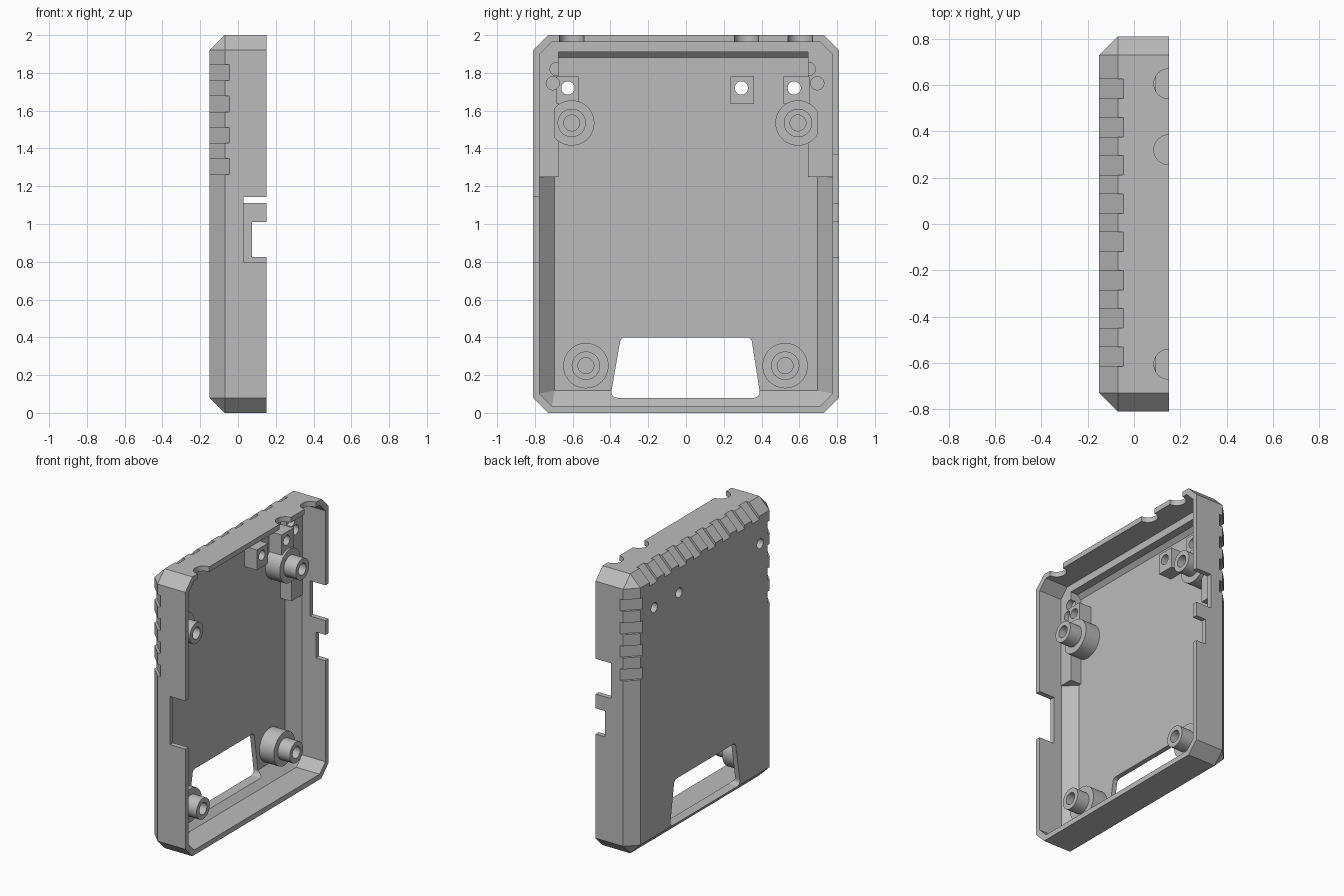
import bpy, bmesh, math
from mathutils import Matrix, Vector

cube = bpy.data.objects.get("Cube")
if cube:
    bpy.data.objects.remove(cube, do_unlink=True)

grey = bpy.data.materials.new("plain grey")
grey.use_nodes = True
grey.diffuse_color = (0.5, 0.5, 0.5, 1)
grey.node_tree.nodes["Principled BSDF"].inputs["Base Color"].default_value = (0.5, 0.5, 0.5, 1)


def finish(name, bm):
    bmesh.ops.recalc_face_normals(bm, faces=bm.faces)
    mesh = bpy.data.meshes.new(name)
    bm.to_mesh(mesh)
    bm.free()
    mesh.materials.append(grey)
    obj = bpy.data.objects.new(name, mesh)
    bpy.context.collection.objects.link(obj)
    return obj


def hull(name, points):
    bm = bmesh.new()
    for p in points:
        bm.verts.new(p)
    bmesh.ops.convex_hull(bm, input=bm.verts)
    bmesh.ops.dissolve_limit(bm, angle_limit=0.01, verts=bm.verts, edges=bm.edges)
    return finish(name, bm)


def box(name, x, y, z):
    return hull(name, [(a, b, c) for a in x for b in y for c in z])


def lathe(name, profile, y, z, steps=40):
    """Turn (radius, x) points about an axis along x."""
    bm = bmesh.new()
    verts = [bm.verts.new((h, r, 0)) for r, h in profile]
    edges = [bm.edges.new(pair) for pair in zip(verts, verts[1:])]
    bmesh.ops.spin(bm, geom=verts + edges, cent=(0, 0, 0), axis=(1, 0, 0),
                   angle=math.tau, steps=steps, use_duplicate=False)
    bmesh.ops.remove_doubles(bm, verts=bm.verts, dist=0.0005)
    bmesh.ops.translate(bm, verts=bm.verts, vec=(0, y, z))
    return finish(name, bm)


def rod(name, r, x0, x1, y, z):
    return lathe(name, [(0, x0), (r, x0), (r, x1), (0, x1)], y, z)


def cut(target, cutter):
    mod = target.modifiers.new("cut", 'BOOLEAN')
    mod.operation = 'DIFFERENCE'
    mod.solver = 'EXACT'
    mod.object = cutter
    bpy.context.view_layer.update()
    bpy.context.view_layer.objects.active = target
    bpy.ops.object.modifier_apply(modifier=mod.name)
    bpy.data.objects.remove(cutter, do_unlink=True)


def octagon(x, hy, hz, c):
    return [(x, sy * a, 1 + sz * b) for sy in (-1, 1) for sz in (-1, 1)
            for a, b in ((hy - c, hz), (hy, hz - c))]


# Outer body and the cavity that hollows it
shell = hull("case_shell", octagon(-0.15, 0.73, 0.92, 0)[::2] + octagon(-0.07, 0.81, 1, 0.08)
             + octagon(0.15, 0.81, 1, 0.08))
cavity = hull("cavity", octagon(-0.115, 0.695, 0.882, 0)[::2] + octagon(-0.035, 0.775, 0.963, 0.065)
              + octagon(0.3, 0.775, 0.963, 0.065))

# Thickened ledges and drilled mounting blocks left standing in the cavity
ledges = [((-0.775 - 0.1, -0.675), (1.25, 2.1)),
          ((0.647, 0.875), (1.25, 2.1)),
          ((-0.9, 0.9), (1.91, 2.1))]
for y, z in ledges:
    cut(cavity, box("ledge", (-0.3, -0.03), y, z))
for y in ((-0.685, -0.57), (0.515, 0.655), (0.235, 0.36)):
    cut(cavity, box("mount", (-0.3, -0.015), y, (1.635, 1.78)))
cut(shell, cavity)

# Through holes in the mounting blocks
for y in (-0.625, 0.293, 0.573):
    cut(shell, rod("hole", 0.035, -0.3, 0.1, y, 1.72))

# Shallow round pockets in the side ledges
for y, z in ((-0.705, 1.745), (0.695, 1.745), (-0.685, 1.82), (0.65, 1.82)):
    cut(shell, rod("pocket", 0.035, -0.07, 0.1, y, z))

# Trapezoid opening with rounded corners
ring = [(0.03 * math.cos(i * math.tau / 32), 0.03 * math.sin(i * math.tau / 32)) for i in range(32)]
corners = [(-0.365, 0.11), (0.36, 0.11), (-0.32, 0.37), (0.32, 0.37)]
cut(shell, hull("opening", [(x, y + a, z + b) for x in (-0.3, 0.05)
                            for y, z in corners for a, b in ring]))

# Grip slots across the chamfers
section = [(-0.2, 0.655), (-0.005, 0.85), (-0.2, 0.85)]
half = 0.042
for i in range(4):
    z = 1.802 - 0.166 * i
    for side in (-1, 1):
        cut(shell, hull("slot", [(x, side * u, z + w) for x, u in section for w in (-half, half)]))
for i in range(8):
    y = 0.583 - 0.165 * i
    cut(shell, hull("slot", [(x, y + w, u + 1.19) for x, u in section for w in (-half, half)]))

# Notches in the side walls
for x, y, z in ((0.028, (-0.9, -0.74), (0.797, 1.142)),
                (0.028, (0.74, 0.9), (1.112, 1.365)),
                (0.075, (0.74, 0.9), (0.825, 1.01))):
    cut(shell, box("notch", (x, 0.3), y, z))

# Half-round notches in the top rim
for y in (-0.605, 0.32, 0.605):
    cut(shell, hull("rim_notch", [(0.15 + 2.15 * a, y + 2.15 * b, z)
                                  for a, b in ring for z in (1.93, 2.1)]))

# Stepped screw posts
post = [(0, -0.13), (0.12, -0.13), (0.12, 0), (0.075, 0), (0.075, 0.095),
        (0.042, 0.095), (0.042, -0.09), (0, -0.09)]
posts = []
for name, y, z in (("upper_post_right", -0.605, 1.535), ("upper_post_left", 0.593, 1.535),
                   ("lower_post_right", -0.53, 0.25), ("lower_post_left", 0.525, 0.25)):
    obj = lathe(name, post, y, z, 48)
    if z > 1:
        side = math.copysign(1, y)
        cut(obj, box("trim", (-0.3, 0.3), (side * 0.7, side * 0.9), (1.2, 1.9)))
    posts.append(obj)

# Smooth the round walls, keep the hard edges
bpy.ops.object.select_all(action='DESELECT')
for obj in posts + [shell]:
    obj.select_set(True)
bpy.context.view_layer.objects.active = shell
bpy.ops.object.shade_smooth_by_angle(angle=math.radians(25))
